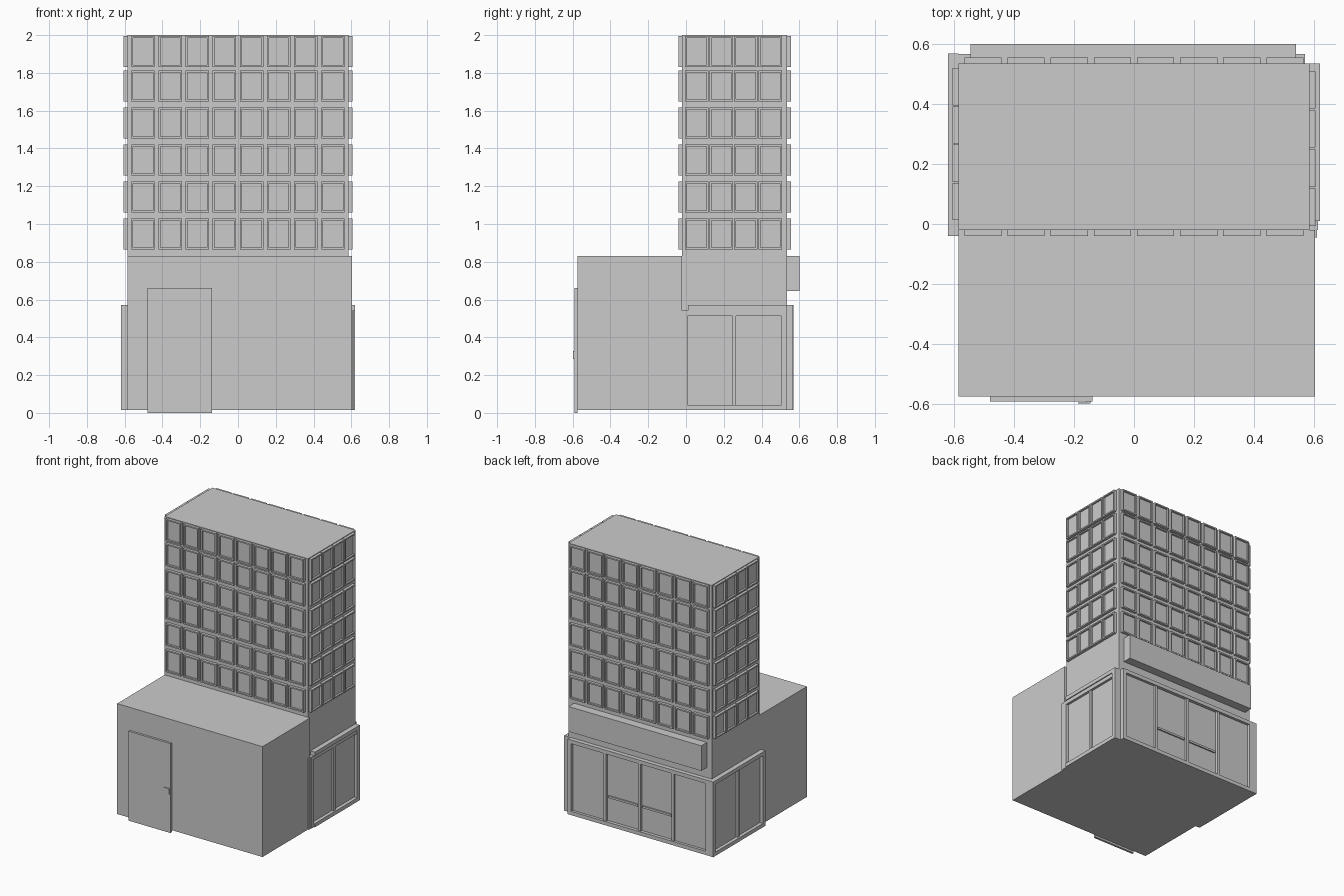
import bpy

if "Cube" in bpy.data.objects:
    bpy.data.objects.remove(bpy.data.objects["Cube"])

FACES = [(0, 3, 2, 1), (4, 5, 6, 7), (0, 1, 5, 4), (1, 2, 6, 5), (2, 3, 7, 6), (3, 0, 4, 7)]


def boxes(name, items):
    """One mesh object from boxes given as (x0, x1, y0, y1, z0, z1)."""
    verts, faces = [], []
    for x0, x1, y0, y1, z0, z1 in items:
        n = len(verts)
        x0, x1 = sorted((x0, x1))
        y0, y1 = sorted((y0, y1))
        for z in (z0, z1):
            verts += [(x0, y0, z), (x1, y0, z), (x1, y1, z), (x0, y1, z)]
        faces += [tuple(n + i for i in f) for f in FACES]
    me = bpy.data.meshes.new(name)
    me.from_pydata(verts, [], faces)
    ob = bpy.data.objects.new(name, me)
    bpy.context.collection.objects.link(ob)
    return ob


def on_wall(axis, sign, plane, u0, u1, z0, z1, d0, d1):
    """Box on a wall: u runs along the wall, d is distance out of it."""
    a, b = plane + sign * d0, plane + sign * d1
    return (a, b, u0, u1, z0, z1) if axis == 'x' else (u0, u1, a, b, z0, z1)


def frame(wall, u0, u1, z0, z1, t, d0, d1):
    """Four bars of thickness t round an opening."""
    return [on_wall(*wall, u0, u0 + t, z0, z1, d0, d1),
            on_wall(*wall, u1 - t, u1, z0, z1, d0, d1),
            on_wall(*wall, u0 + t, u1 - t, z0, z0 + t, d0, d1),
            on_wall(*wall, u0 + t, u1 - t, z1 - t, z1, d0, d1)]


FRONT, BACK = ('y', -1, -0.02), ('y', 1, 0.535)
RIGHT, LEFT = ('x', 1, 0.585), ('x', -1, -0.585)

# Main masses
boxes("tower_body", [(-0.585, 0.585, -0.02, 0.535, 0.015, 2.0)])
boxes("rear_block", [(-0.585, 0.603, -0.575, -0.02, 0.015, 0.83)])

# Upper window grids: frames with slightly recessed panes
rows = [0.865 + 0.196 * i for i in range(5)] + [1.831]
cols_long = [-0.503 + 0.1437 * i for i in range(8)]
cols_right = [0.056 + 0.13 * i for i in range(4)]
cols_left = [0.075 + 0.1275 * i for i in range(4)]
for name, wall, cols in (("front", FRONT, cols_long), ("back", BACK, cols_long),
                         ("right", RIGHT, cols_right), ("left", LEFT, cols_left)):
    bars, panes = [], []
    for z in rows:
        for c in cols:
            u0, u1 = c - 0.062, c + 0.062
            bars += frame(wall, u0, u1, z, z + 0.164, 0.01, 0, 0.02)
            panes.append(on_wall(*wall, u0 + 0.01, u1 - 0.01, z + 0.01, z + 0.154, 0, 0.006))
    boxes(name + "_window_frames", bars)
    boxes(name + "_window_panes", panes)

# Plain sign box above the shopfront
boxes("sign_box", [(-0.545, 0.54, 0.535, 0.6, 0.645, 0.83)])

# Shopfront on the back: outer frame, mullions, double doors with rails
back = frame(BACK, -0.585, 0.57, 0.015, 0.57, 0.028, 0, 0.032)
for u in (0.27, -0.01, -0.285):
    back.append(on_wall(*BACK, u - 0.01, u + 0.01, 0.043, 0.542, 0, 0.026))
boxes("back_shopfront_frame", back)
boxes("back_shop_panes", [on_wall(*BACK, 0.28, 0.542, 0.043, 0.542, 0, 0.012),
                          on_wall(*BACK, -0.557, -0.295, 0.043, 0.542, 0, 0.012)])
for name, u0, u1 in (("right_shop_door", 0.0, 0.26), ("left_shop_door", -0.275, -0.02)):
    boxes(name, [on_wall(*BACK, u0, u1, 0.043, 0.542, 0, 0.008),
                 on_wall(*BACK, u0 + 0.01, u1 - 0.01, 0.215, 0.23, 0.008, 0.018)])

# Side display windows: two panes each, with a projecting top ledge
boxes("right_shopfront_frame",
      frame(RIGHT, -0.02, 0.535, 0.015, 0.542, 0.028, 0, 0.028)
      + [on_wall(*RIGHT, 0.01, 0.535, 0.542, 0.57, 0, 0.035),
         on_wall(*RIGHT, 0.01, 0.535, 0.015, 0.043, 0.028, 0.035),
         on_wall(*RIGHT, 0.505, 0.535, 0.043, 0.542, 0.028, 0.035),
         on_wall(*RIGHT, 0.245, 0.265, 0.043, 0.514, 0, 0.024),
         on_wall(*RIGHT, -0.045, -0.02, 0.015, 0.542, 0.01, 0.025)])
boxes("right_shop_panes", [on_wall(*RIGHT, 0.008, 0.507, 0.043, 0.514, 0, 0.01)])
boxes("left_shopfront_frame",
      frame(LEFT, -0.04, 0.568, 0.015, 0.57, 0.028, 0, 0.035)
      + [on_wall(*LEFT, 0.245, 0.265, 0.043, 0.542, 0, 0.024)])
boxes("left_shop_panes", [on_wall(*LEFT, -0.012, 0.54, 0.043, 0.542, 0, 0.01)])

# Service door on the front with a small lever handle
boxes("service_door", [(-0.48, -0.138, -0.591, -0.575, 0.0, 0.66)])
boxes("door_handle", [(-0.187, -0.145, -0.598, -0.594, 0.315, 0.328),
                      (-0.158, -0.145, -0.598, -0.591, 0.285, 0.328)])
